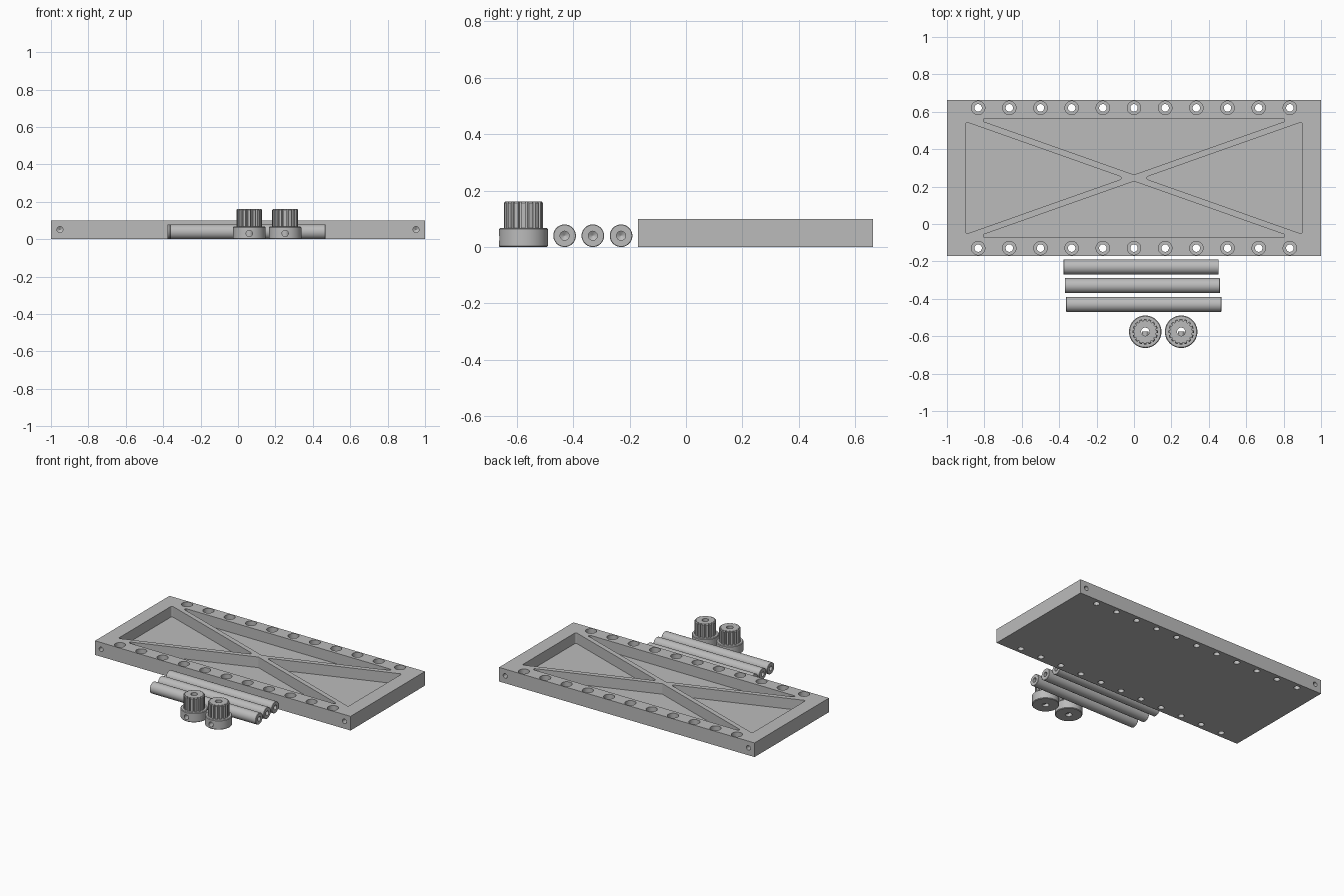
import bpy, bmesh, math
from mathutils import Vector, Matrix

if "Cube" in bpy.data.objects:
    bpy.data.objects.remove(bpy.data.objects["Cube"])

grey = bpy.data.materials.new("plain_grey")
grey.diffuse_color = (0.5, 0.5, 0.5, 1)
grey.use_nodes = True
grey.node_tree.nodes["Principled BSDF"].inputs["Base Color"].default_value = grey.diffuse_color
AXIS = {"z": Matrix(), "x": Matrix.Rotation(math.pi / 2, 4, "Y"),
        "-x": Matrix.Rotation(-math.pi / 2, 4, "Y"),
        "y": Matrix.Rotation(-math.pi / 2, 4, "X"),
        "-y": Matrix.Rotation(math.pi / 2, 4, "X")}


def loft(bm, rings):
    """Closed solid through rings of equal point count."""
    loops = [[bm.verts.new(p) for p in ring] for ring in rings]
    n = len(loops[0])
    for a, b in zip(loops, loops[1:]):
        for i in range(n):
            j = (i + 1) % n
            bm.faces.new((a[i], a[j], b[j], b[i]))
    bm.faces.new(loops[0][::-1])
    bm.faces.new(loops[-1])


def lathe(bm, profile, loc, axis="z", n=32):
    """Solid turned from (radius, distance) pairs, pointing along an axis."""
    m = Matrix.Translation(loc) @ AXIS[axis]
    loft(bm, [[m @ Vector((r * math.cos(math.tau * i / n), r * math.sin(math.tau * i / n), h))
               for i in range(n)] for r, h in profile])


def drill(bm, loc, axis, r, depth):
    """Blind hole with a conical end, starting just outside the surface."""
    lathe(bm, [(r, -0.01), (r, depth), (0.001, depth + 0.6 * r)], loc, axis, 24)


def finish(name, bm):
    bmesh.ops.recalc_face_normals(bm, faces=bm.faces[:])
    me = bpy.data.meshes.new(name)
    bm.to_mesh(me)
    bm.free()
    me.materials.append(grey)
    ob = bpy.data.objects.new(name, me)
    bpy.context.collection.objects.link(ob)
    return ob


def cut_and_smooth(ob, cutter_bm):
    cutter = finish("cutter", cutter_bm)
    mod = ob.modifiers.new("cut", "BOOLEAN")
    mod.operation, mod.solver, mod.object = "DIFFERENCE", "EXACT", cutter
    bpy.ops.object.select_all(action="DESELECT")
    ob.select_set(True)
    bpy.context.view_layer.objects.active = ob
    bpy.ops.object.modifier_apply(modifier=mod.name)
    bpy.data.objects.remove(cutter)
    bpy.ops.object.shade_smooth_by_angle(angle=math.radians(30))


def rounded(pts, r, steps=6):
    """Outline with every corner filleted to radius r."""
    out = []
    for i, p in enumerate(pts):
        p = Vector(p)
        a = (Vector(pts[i - 1]) - p).normalized()
        b = (Vector(pts[(i + 1) % len(pts)]) - p).normalized()
        half = a.angle(b) / 2
        c = p + (a + b).normalized() * r / math.sin(half)
        s, e = p + a * r / math.tan(half) - c, p + b * r / math.tan(half) - c
        for k in range(steps + 1):
            t = k / steps
            out.append(c + (s * (1 - t) + e * t).normalized() * r)
    return out


# base plate
Y0, Y1, TOP = -0.17, 0.662, 0.1
CY = (Y0 + Y1) / 2
bm = bmesh.new()
loft(bm, [[(-1, Y0, z), (1, Y0, z), (1, Y1, z), (-1, Y1, z)] for z in (0, TOP)])
plate = finish("base_plate", bm)

# triangular pockets leaving diagonal ribs
cut = bmesh.new()
W, H, RIB, FLOOR = 0.9, 0.318, 0.0177, 0.025
slope = H / W
for s in (1, -1):
    side = [(s * RIB / slope, 0), (s * W, H - RIB), (s * W, RIB - H)]
    wide = [(0, s * RIB), ((H - RIB) / slope, s * H), (-(H - RIB) / slope, s * H)]
    for tri in (side, wide):
        outline = rounded(tri, 0.009)
        loft(cut, [[(p.x, p.y + CY, z) for p in outline] for z in (FLOOR, TOP + 0.02)])

# counterbored holes along both long edges
for i in range(-5, 6):
    for y in (CY - 0.375, CY + 0.375):
        lathe(cut, [(0.02, -0.02), (0.02, 0.05), (0.036, 0.05), (0.036, 0.12)],
              (i / 6, y, 0))

# blind holes in the long faces
for x in (-0.952, 0.952):
    drill(cut, (x, Y0, 0.052), "y", 0.016, 0.1)
    drill(cut, (x, Y1, 0.052), "-y", 0.016, 0.1)
cut_and_smooth(plate, cut)

# three rods with drilled ends
for i, (x0, y) in enumerate([(-0.377, -0.23), (-0.37, -0.33), (-0.363, -0.43)]):
    x1 = x0 + 0.83
    bm, cut = bmesh.new(), bmesh.new()
    lathe(bm, [(0.038, 0), (0.04, 0.002), (0.04, 0.828), (0.038, 0.83)], (x0, y, 0.04), "x", 48)
    drill(cut, (x0, y, 0.04), "x", 0.016, 0.08)
    drill(cut, (x1, y, 0.04), "-x", 0.016, 0.08)
    cut_and_smooth(finish(f"rod_{i + 1}", bm), cut)

# two toothed pulleys
TEETH, HUB, HIGH = 16, 0.067, 0.162
for i, x in enumerate((0.06, 0.252)):
    y = -0.576
    # hub with bore and front screw hole
    bm, cut = bmesh.new(), bmesh.new()
    lathe(bm, [(0.083, 0), (0.087, 0.004), (0.087, HUB - 0.004), (0.083, HUB)], (x, y, 0), n=48)
    lathe(cut, [(0.022, -0.02), (0.022, 0.2)], (x, y, 0))
    lathe(cut, [(0.017, 0), (0.017, 0.1)], (x, y, 0.031), "-y", 24)
    cut_and_smooth(finish(f"pulley_hub_{i + 1}", bm), cut)

    # toothed barrel with a chamfered top
    bm, cut = bmesh.new(), bmesh.new()
    rings = []
    for z, crest in ((HUB, 0.069), (HIGH - 0.006, 0.069), (HIGH, 0.064)):
        ring = []
        for t in range(TEETH):
            for f, r in ((-0.28, crest), (0, crest), (0.28, crest), (0.36, 0.058), (0.64, 0.058)):
                a = math.tau * (t + f) / TEETH
                ring.append((x + r * math.cos(a), y + r * math.sin(a), z))
        rings.append(ring)
    loft(bm, rings)
    lathe(cut, [(0.022, -0.02), (0.022, 0.2)], (x, y, 0))
    cut_and_smooth(finish(f"pulley_teeth_{i + 1}", bm), cut)
